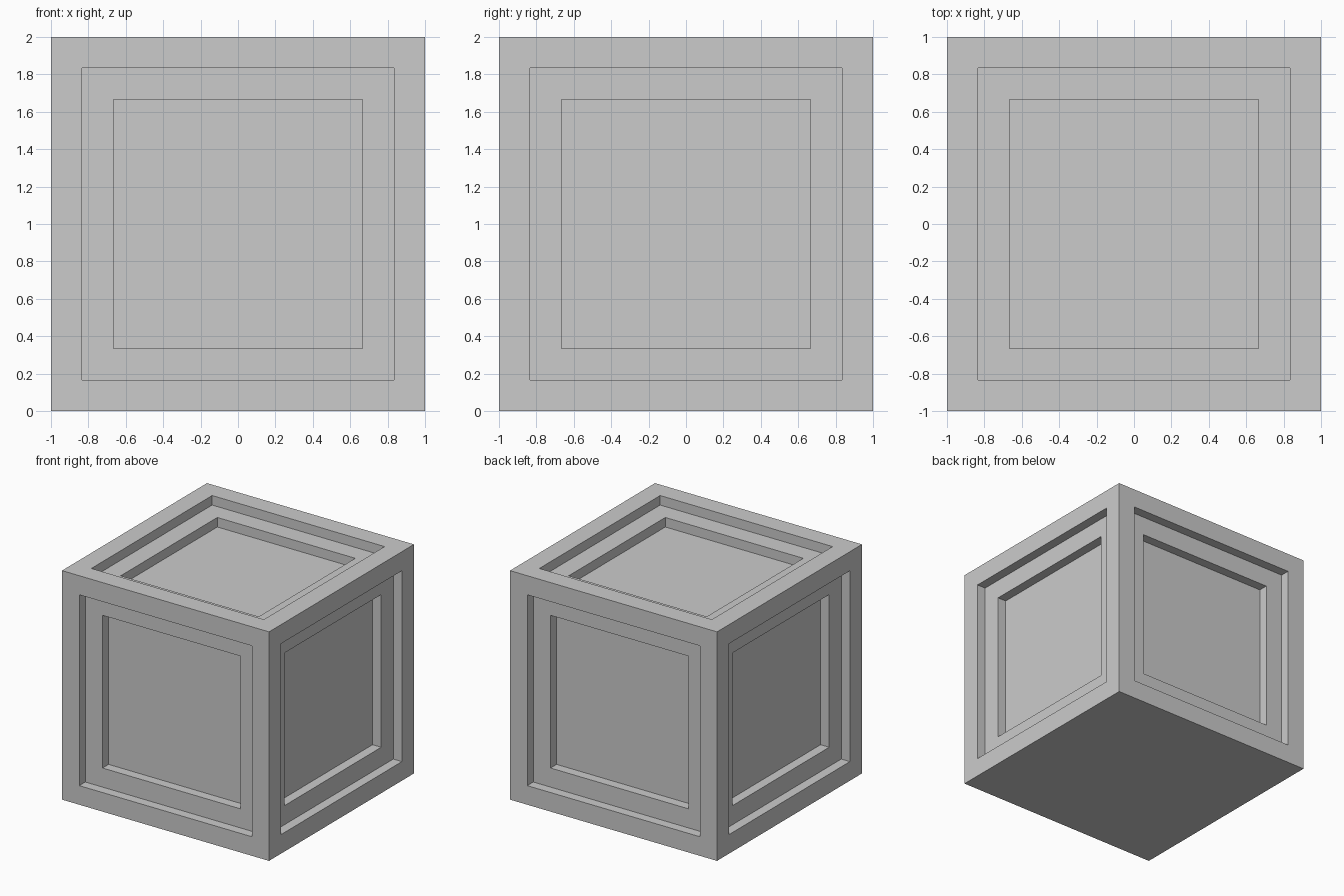
import bpy, bmesh
from mathutils import Matrix

if "Cube" in bpy.data.objects:
    bpy.data.objects.remove(bpy.data.objects["Cube"])

SIZE = 2.0
BORDER = SIZE / 12   # width of each frame step
DEPTH = SIZE / 24    # depth of each frame step

# Solid block standing on the ground
bm = bmesh.new()
bmesh.ops.create_cube(bm, size=SIZE, matrix=Matrix.Translation((0, 0, SIZE / 2)))
bm.normal_update()

# Two stepped square recesses on every face except the flat underside
panels = [f for f in bm.faces if f.normal.z > -0.5]
for panel in panels:
    inward = -panel.normal.copy()
    for step in range(2):
        bmesh.ops.inset_region(bm, faces=[panel], thickness=BORDER, depth=0,
                               use_even_offset=True)
        panel = bmesh.ops.extrude_discrete_faces(bm, faces=[panel])["faces"][0]
        bmesh.ops.translate(bm, verts=panel.verts, vec=inward * DEPTH)

bmesh.ops.recalc_face_normals(bm, faces=bm.faces)
mesh = bpy.data.meshes.new("panelled_crate")
bm.to_mesh(mesh)
bm.free()
crate = bpy.data.objects.new("panelled_crate", mesh)
bpy.context.collection.objects.link(crate)
